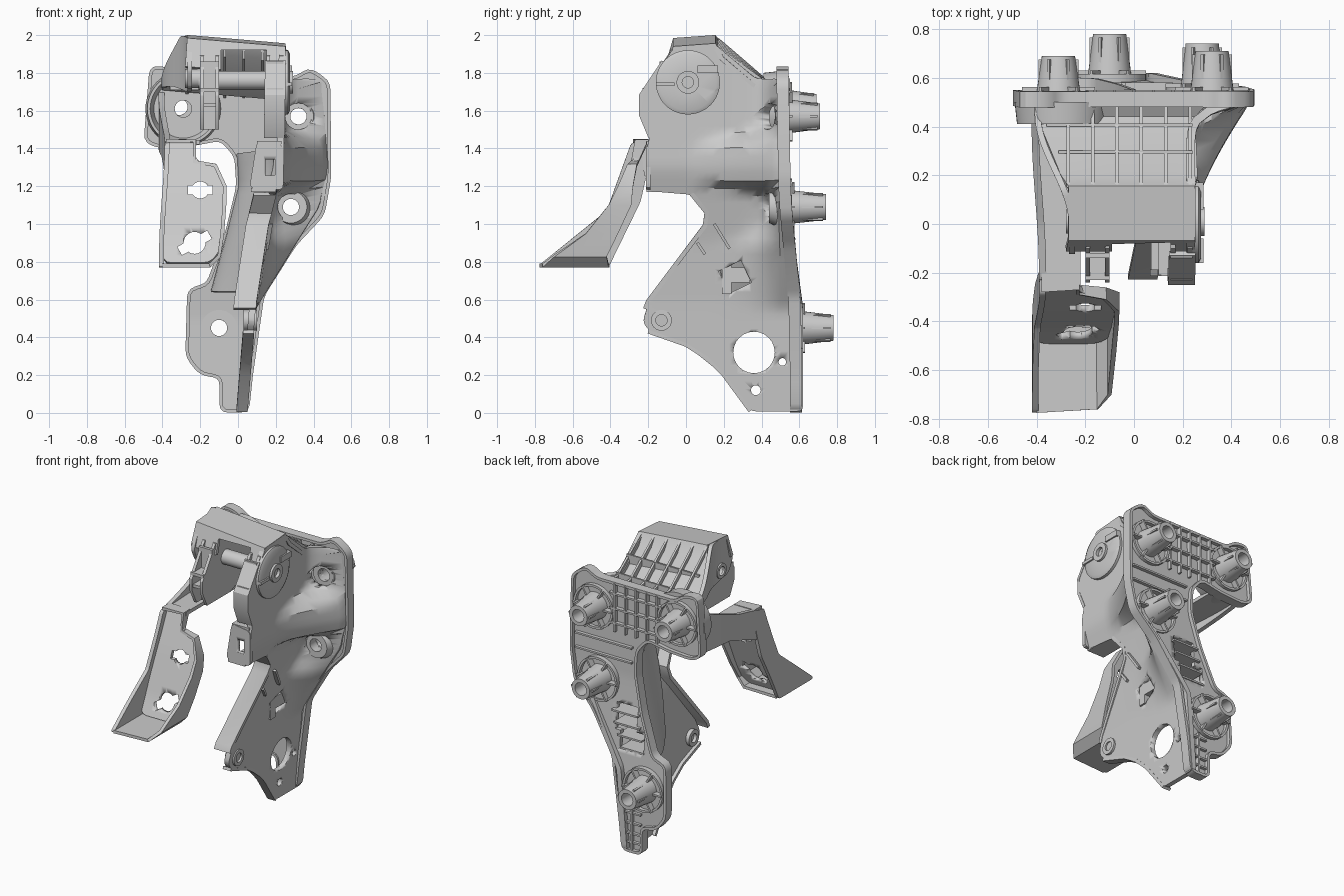
import bpy, bmesh, math
from mathutils import Vector, Matrix

if "Cube" in bpy.data.objects:
    bpy.data.objects.remove(bpy.data.objects["Cube"])

def interp(t, table):
    if t <= table[0][0]: return table[0][1]
    for (a, p), (b, q) in zip(table, table[1:]):
        if t <= b: return p + (q - p) * (t - a) / (b - a)
    return table[-1][1]

def smooth(t):
    t = max(0, min(1, t)); return t * t * (3 - 2 * t)

def finish(name, bm, thick=0):
    bmesh.ops.recalc_face_normals(bm, faces=bm.faces)
    me = bpy.data.meshes.new(name); bm.to_mesh(me); bm.free()
    ob = bpy.data.objects.new(name, me); bpy.context.collection.objects.link(ob)
    bpy.ops.object.select_all(action='DESELECT')
    bpy.context.view_layer.objects.active = ob; ob.select_set(True)
    if thick:
        m = ob.modifiers.new("thickness", 'SOLIDIFY'); m.thickness = thick; m.offset = 0
        bpy.ops.object.modifier_apply(modifier=m.name)
    bpy.ops.object.shade_smooth_by_angle(angle=math.radians(32))
    return ob

def rounded(pts, r):
    out = []
    for i, p in enumerate(pts):
        p, a, b = Vector(p), Vector(pts[i - 1]), Vector(pts[(i + 1) % len(pts)])
        s = p + (a - p).normalized() * min(r, (a - p).length * .45)
        e = p + (b - p).normalized() * min(r, (b - p).length * .45)
        out += [s * (1 - t)**2 + p * 2 * t * (1 - t) + e * t * t for t in (0, .33, .67, 1)]
    return out

def place(plane, f, u, v):
    return (f(u, v), u, v) if plane == 'yz' else (u, f(u, v), v)

def sheet(name, pts, plane, f, thick, r=.03, step=.04):
    """Flat outline, sliced into a grid, bent by f and thickened."""
    pts = rounded(pts, r)
    bm = bmesh.new()
    bm.faces.new([bm.verts.new((p[0], p[1], 0)) for p in pts])
    for ax in (0, 1):
        lo, hi = min(p[ax] for p in pts), max(p[ax] for p in pts)
        n = int((hi - lo) / step)
        for i in range(1, n + 1):
            co = [0, 0, 0]; co[ax] = lo + (hi - lo) * i / (n + 1)
            no = [0, 0, 0]; no[ax] = 1
            bmesh.ops.bisect_plane(bm, geom=bm.verts[:] + bm.edges[:] + bm.faces[:], plane_co=co, plane_no=no)
    bmesh.ops.triangulate(bm, faces=bm.faces)
    for v in bm.verts: v.co = place(plane, f, v.co.x, v.co.y)
    return finish(name, bm, thick)

def ribbon(name, pts, plane, f, d0, d1, thick, closed=True, r=.03):
    """Wall standing on an outline, from f+d0 to f+d1."""
    pts = rounded(pts, r) if closed else pts
    bm = bmesh.new()
    rows = [[bm.verts.new(place(plane, lambda u, v: f(u, v) + d, *p)) for d in (d0, d1)] for p in pts]
    for i in range(0 if closed else 1, len(rows)):
        a, b = rows[i - 1], rows[i]
        bm.faces.new((a[0], b[0], b[1], a[1]))
    return finish(name, bm, thick)

def boxes(name, items):
    bm = bmesh.new()
    for lo, hi in items:
        lo, hi = Vector(lo), Vector(hi)
        bmesh.ops.create_cube(bm, size=1, matrix=Matrix.Translation((lo + hi) / 2) @ Matrix.Diagonal((*(hi - lo), 1)))
    return finish(name, bm)

def prism(name, pts, x0, x1):
    bm = bmesh.new()
    f = bm.faces.new([bm.verts.new((x0, *p)) for p in pts])
    e = bmesh.ops.extrude_face_region(bm, geom=[f])['geom']
    bmesh.ops.translate(bm, vec=(x1 - x0, 0, 0), verts=[v for v in e if isinstance(v, bmesh.types.BMVert)])
    return finish(name, bm)

def lathe(name, c, axis, prof, n=32):
    """Closed ring profile of (radius, position along axis)."""
    bm = bmesh.new(); rings = []
    for i in range(n):
        a = 2 * math.pi * i / n; cs, sn = math.cos(a), math.sin(a)
        rings.append([bm.verts.new((t, c[0] + r * cs, c[1] + r * sn) if axis == 'x'
                                   else (c[0] + r * cs, t, c[1] + r * sn)) for r, t in prof])
    for i in range(n):
        for k in range(len(prof)):
            bm.faces.new((rings[i - 1][k - 1], rings[i - 1][k], rings[i][k], rings[i][k - 1]))
    return finish(name, bm)

def cut(ob, axis, c, depth, r=0, box=None, ang=0, n=24):
    """Round or rectangular hole through ob along axis."""
    bm = bmesh.new()
    if box: bmesh.ops.create_cube(bm, size=1, matrix=Matrix.Diagonal((*box, depth, 1)))
    else: bmesh.ops.create_cone(bm, cap_ends=True, segments=n, radius1=r, radius2=r, depth=depth)
    base = Matrix.Rotation(math.pi / 2, 4, 'X')
    if axis == 'x': base = Matrix.Rotation(math.pi / 2, 4, 'Z') @ base
    bm.transform(Matrix.Translation(c) @ base @ Matrix.Rotation(ang, 4, 'Z'))
    k = finish("cutter", bm)
    m = ob.modifiers.new("hole", 'BOOLEAN'); m.operation = 'DIFFERENCE'; m.object = k
    bpy.context.view_layer.objects.active = ob
    bpy.ops.object.modifier_apply(modifier=m.name)
    bpy.data.objects.remove(k)

# right side plate: flat below, a slanted bulge in the middle, recesses at the mounts
def side_x(y, z):
    base = interp(z, [(0, .03), (.6, .08), (.9, .12), (1.15, .18), (1.3, .225), (2, .235)])
    amount = interp(z, [(.55, 0), (.9, .17), (1.1, .25), (1.75, .2), (1.9, .1)])
    power = interp(z, [(.6, 4), (.9, 4), (1.02, 12), (1.14, 12), (1.22, 1.4), (1.43, 1.4), (1.53, 12), (1.9, 12)])
    return base + amount * max(0, min(1, (y - .02) / .48)) ** power
side = [(.34, .01), (.62, .01), (.62, .55), (.58, .85), (.53, 1.1), (.51, 1.76), (.37, 1.77), (.15, 1.955), (-.06, 1.94),
        (-.24, 1.68), (-.24, 1.58), (-.19, 1.46), (-.21, 1.4), (-.21, 1.18), (.03, 1.16), (.11, 1.05), (.1, .98),
        (-.2, .58), (-.23, .48), (-.18, .42), (0, .36), (.2, .2)]
plate = sheet("side_plate", side, 'yz', side_x, .035)
for y, z, r in ((.36, .32, .11), (.51, .27, .02), (.37, .12, .026), (-.13, .49, .03)):
    cut(plate, 'x', (.05, y, z), .3, r)
cut(plate, 'x', (.1, .26, .72), .3, box=(.13, .13), ang=.45)
for x, z in ((.32, 1.57), (.28, 1.09)): cut(plate, 'y', (x, .43, z), .3, .07)
boxes("clip_bridge", [((.07, .19, .69), (.115, .34, .77)), ((.07, .19, .63), (.115, .24, .8))])
lathe("small_collar", (-.13, .49), 'x', [(.03, .03), (.055, .03), (.055, .1), (.03, .1)])
ribbon("lower_front_flange", [(-.215, .55), (-.2, .59), (.1, .99), (.11, 1.06), (.03, 1.16)], 'yz', side_x, -.1, .02, .025, False)
ribbon("lower_edge_flange", [(-.2, .43), (0, .36), (.11, .29), (.2, .2), (.34, .01)], 'yz', side_x, -.04, .02, .02, False)
ribbon("plate_rib", [(.15, 1.0), (.23, .87)], 'yz', side_x, 0, .04, .015, False)
ribbon("plate_rib_small", [(.06, .9), (.1, .84)], 'yz', side_x, 0, .035, .015, False)
ribbon("head_flange", [(-.19, 1.46), (-.24, 1.58), (-.24, 1.68), (-.12, 1.86)], 'yz', side_x, -.09, .02, .02, False)

# front tab on the right
tab = sheet("front_tab", [(.06, 1.19), (.1, 1.44), (.24, 1.42), (.24, 1.18)], 'xz', lambda x, z: -.2, .025)
cut(tab, 'y', (.17, -.2, 1.3), .2, box=(.05, .085))
boxes("tab_top", [((.1, -.21, 1.42), (.23, .1, 1.44)), ((.07, -.21, 1.17), (.2, .02, 1.19))])

# rear flange wall with raised rim
def back_y(x, z): return interp(z, [(.5, .575), (1.15, .515), (2, .5)])
back = [(-.49, 1.44), (-.46, 1.83), (-.36, 1.82), (-.3, 1.77), (.3, 1.77), (.38, 1.82), (.48, 1.75), (.485, 1.25), (.45, 1.05), (.3, .89),
        (.13, .62), (.07, .2), (.05, .01), (-.09, .01), (-.09, .19), (-.2, .21), (-.27, .3), (-.26, .65), (-.16, .68),
        (-.06, .95), (.0, 1.2), (-.01, 1.36), (-.09, 1.45), (-.25, 1.42), (-.42, 1.41)]
wall = sheet("rear_flange", back, 'xz', back_y, .03, .04)
cut(wall, 'y', (.01, .55, .74), .2, box=(.18, .13))
cut(wall, 'y', (.06, .55, .88), .2, box=(.16, .18))
ribbon("rear_rim", back, 'xz', back_y, -.025, .04, .018, r=.04)
mounts = [(-.31, 1.62, .69), (.32, 1.57, .71), (.28, 1.09, .74), (-.1, .45, .78)]
for x, z, tip in mounts:
    cut(wall, 'y', (x, .53, z), .3, .043)
    y0 = back_y(x, z)
    lathe("mount_boss", (x, z), 'y', [(.043, y0 - .02), (.095, y0 - .02), (.086, y0 + .06), (.068, tip), (.043, tip)])
    lathe("mount_ring", (x, z), 'y', [(.135, y0), (.15, y0), (.15, y0 + .04), (.135, y0 + .04)])
    bm = bmesh.new()
    for k in range(6):
        spin = Matrix.Translation((x, 0, z)) @ Matrix.Rotation(k * math.pi / 3, 4, 'Y')
        for off, y, size in ((.115, y0 + .03, (.07, .05, .012)), (.07, (y0 + tip) / 2, (.024, tip - y0 - .03, .012))):
            bmesh.ops.create_cube(bm, size=1, matrix=spin @ Matrix.Translation((off, y, 0)) @ Matrix.Diagonal((*size, 1)))
    finish("boss_fins", bm)
lathe("left_mount_pad", (-.29, 1.61), 'y', [(.045, .46), (.155, .46), (.175, .41), (.19, .41), (.2, .5), (.045, .5)], 48)
lathe("lower_right_pad", (.28, 1.09), 'y', [(.043, .44), (.085, .44), (.11, .5), (.043, .5)])
lathe("upper_right_pad", (.32, 1.57), 'y', [(.043, .47), (.08, .47), (.1, .5), (.043, .5)])

# rear reinforcement ribs, with a deep ladder down the leg
ribs = [((x - .006, .51, 1.44), (x + .006, .55, 1.77)) for x in (-.16, -.08, 0, .08, .16)]
ribs += [((-.2, .51, z - .006), (.2, .55, z + .006)) for z in (1.5, 1.6, 1.7)]
ribs += [((.03, .51, z - .006), (.46, .55, z + .006)) for z in (1.26, 1.36)]
for z in (.07, .13, .2, .27):
    ribs.append(((-.08, .56, z - .006), (.05, .61, z + .006)))
for z in (.68, .76, .84, .92):
    ribs.append(((interp(z, [(.6, -.1), (.95, -.03)]), .42, z - .006), (interp(z, [(.6, .07), (.9, .16)]), .58, z + .006)))
ribs.append(((-.02, .56, .02), (-.008, .615, .3)))
boxes("rear_ribs", ribs)

# smooth inner wall from the left flange edge forward to the side plate
def inner_x(y, z):
    left = interp(z, [(.62, -.14), (.95, -.05), (1.2, .01), (1.36, .0)])
    t = smooth((y - .08) / .45)
    return (side_x(.05, z) - .03) * (1 - t) + left * t
sheet("inner_wall", [(.56, .64), (.51, 1.0), (.51, 1.37), (.1, 1.4), (.13, 1.05), (.2, .64)], 'yz', inner_x, .02)

# left slanted cheek and arm wall
def cheek_x(y, z): return -.255 - .14 * smooth(y / .45)
cheek = sheet("left_cheek", [(-.13, 1.82), (-.06, 1.975), (.15, 2.0), (.42, 1.77), (.5, 1.77), (.5, 1.72), (.25, 1.73), (.06, 1.7), (-.08, 1.72)],
              'yz', cheek_x, .025)
cut(cheek, 'x', (-.26, .01, 1.77), .2, .03)
lathe("pivot_collar_left", (.01, 1.77), 'x', [(.03, -.28), (.05, -.28), (.05, -.2), (.03, -.2)])
sheet("left_arm_wall", [(.51, 1.72), (.51, 1.41), (.1, 1.36), (-.22, 1.24), (-.24, 1.44), (0, 1.5), (.3, 1.62)],
      'yz', lambda y, z: -.375 - .03 * smooth((y + .2) / .6), .03)
boxes("arm_shelf", [((-.38, -.25, 1.42), (-.22, .0, 1.445)), ((-.39, .0, 1.42), (-.2, .48, 1.445))])

# roof with front lip and recessed rear slope
bm = bmesh.new(); rows = []
for y, z, x0, x1 in ((-.1, 1.83, -.28, .25), (-.06, 1.975, -.27, .25), (.15, 1.99, -.27, .25), (.19, 1.92, -.3, .26), (.44, 1.71, -.4, .25), (.5, 1.74, -.4, .3)):
    rows.append([bm.verts.new((x, y, z - .085 * (x + .27))) for x in (x0, -.1, .16, x1)])
for a, b in zip(rows, rows[1:]):
    for i in range(3): bm.faces.new((a[i], a[i + 1], b[i + 1], b[i]))
roof = finish("roof", bm, .025)
cut(roof, 'y', (.03, -.1, 1.85), .09, box=(.24, .14))
for i in range(6):
    x = -.27 + .1 * i
    d = -.085 * (x + .27)
    prism("roof_rib", [(.15, 2.0 + d), (.42, 1.77 + d * .3), (.52, 1.75), (.5, 1.66), (.16, 1.9 + d)], x - .007, x + .007)
boxes("roof_cross_ribs", [((-.31, .29, 1.79), (.24, .302, 1.86)), ((-.36, .4, 1.71), (.24, .412, 1.775))])

# clevis arms, pivot rod and hub
for x0, x1, name in ((-.2, -.1, "left_arm"), (.15, .24, "right_arm")):
    low = 1.5 if x0 < 0 else 1.46
    prof = [(-.24, 1.68), (-.24, 1.6), (-.19, low), (.06, low), (.3, 1.6), (.3, 1.8), (.1, 1.92), (-.1, 1.89)]
    for x in (x0, x1 - .02): prism(name + "_web", prof, x, x + .02)
    boxes(name + "_ribs", [((x0, -.23, z), (x1, .0, z + .02)) for z in (1.62, 1.7)] + [((x0, -.14, low), (x1, -.12, 1.86))])
lathe("pivot_rod", (.01, 1.76), 'x', [(.001, -.21), (.05, -.21), (.05, .27), (.001, .27)])
hub = lathe("hub_disc", (.01, 1.75), 'x', [(.03, .22), (.17, .22), (.17, .265), (.15, .275), (.06, .275), (.06, .29), (.03, .29)], 48)
cut(hub, 'x', (.29, .13, 1.74), .06, box=(.14, .08), ang=.6)
boxes("hub_stops", [((.24, .06, 1.8), (.285, .17, 1.84)), ((.24, -.16, 1.73), (.285, -.06, 1.75))])

# hanging pad: side panel, slotted pad, floor and rim
sheet("pad_side_panel", [(-.2, 1.44), (-.29, 1.43), (-.42, 1.07), (-.775, .785), (-.77, .77), (-.41, .77), (-.24, 1.12), (-.2, 1.3)],
      'yz', lambda y, z: -.375 - .03 * smooth((1.45 - z) / .6), .025, .02)
def pad_y(x, z): return interp(z, [(.79, -.48), (.9, -.43), (1.18, -.33), (1.44, -.23)])
pad_out = [(-.4, .79), (-.38, 1.44), (-.23, 1.44), (-.23, 1.33), (-.12, 1.31), (-.07, 1.2), (-.085, .88), (-.14, .79)]
pad = sheet("pad", pad_out, 'xz', pad_y, .025, .05)
for x, z, r, w, a in ((-.2, 1.18, .045, .13, 0), (-.23, .9, .058, .18, .5)):
    cut(pad, 'y', (x, -.4, z), .5, r)
    cut(pad, 'y', (x, -.4, z), .5, box=(w, .05), ang=a)
bm = bmesh.new()
edge = [(-.4, .78, -.775, -.405), (-.15, .78, -.76, -.41), (-.1, .83, -.7, -.42), (-.083, .95, -.53, -.36),
        (-.072, 1.1, -.41, -.29), (-.07, 1.2, -.36, -.28), (-.12, 1.31, -.31, -.26), (-.23, 1.33, -.29, -.25), (-.23, 1.44, -.27, -.2), (-.38, 1.44, -.28, -.2)]
rows = [[bm.verts.new((x, a, z)), bm.verts.new((x, b, z))] for x, z, a, b in edge]
for a, b in zip(rows, rows[1:]): bm.faces.new((a[0], b[0], b[1], a[1]))
finish("pad_rim", bm, .02)
